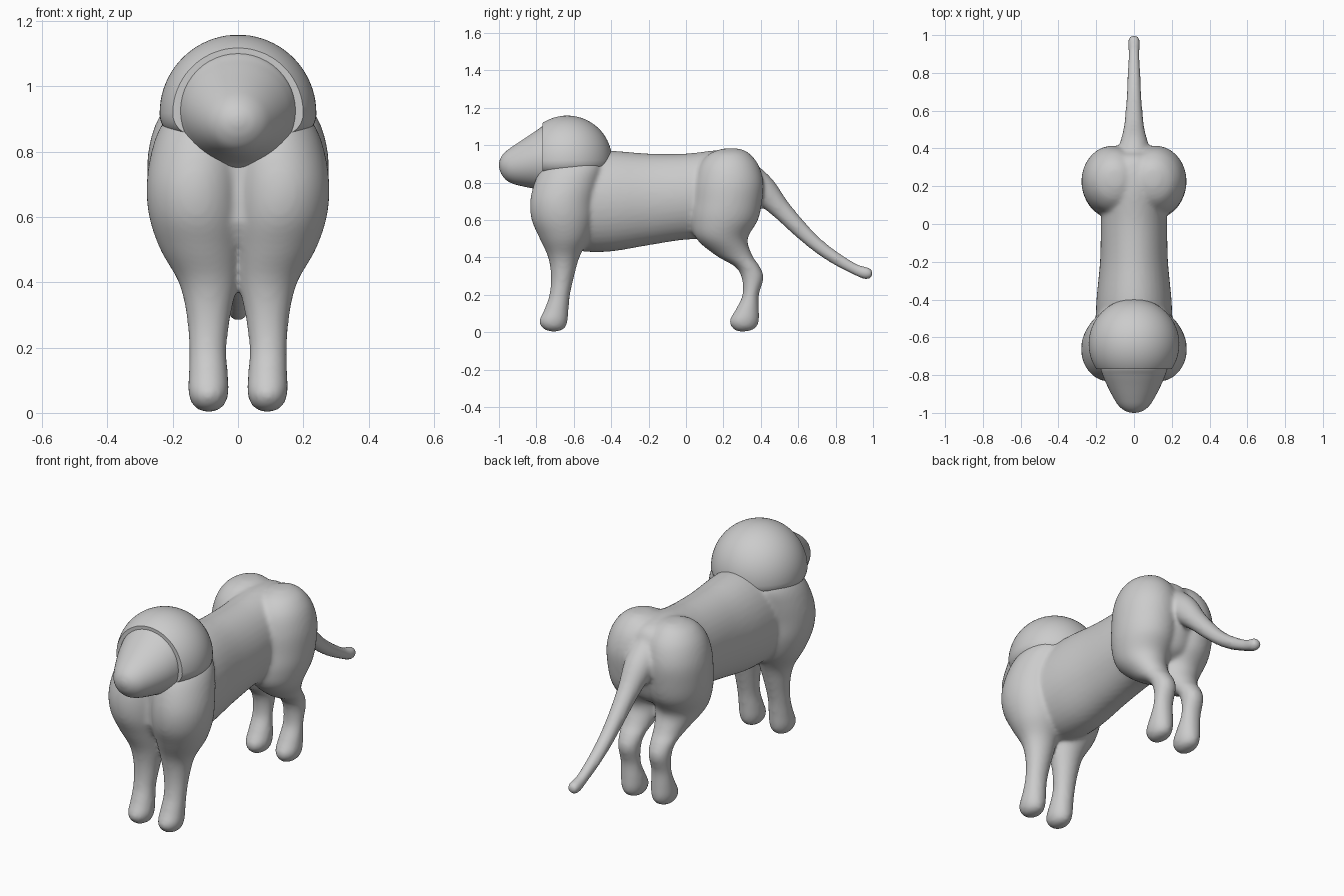
import bpy, bmesh, math
from mathutils import Vector

if "Cube" in bpy.data.objects:
    bpy.data.objects.remove(bpy.data.objects["Cube"])

grey = bpy.data.materials.new("plain grey")
grey.use_nodes = True
GREY = (0.6, 0.6, 0.6, 1)
grey.diffuse_color = GREY
grey.node_tree.nodes["Principled BSDF"].inputs["Base Color"].default_value = GREY


def spline(rows, steps=5):
    """Resample rows of numbers with a Catmull-Rom curve."""
    rows = [Vector(r) for r in rows]
    out = []
    for i in range(len(rows) - 1):
        a, b, c, d = (rows[max(i - 1, 0)], rows[i], rows[i + 1],
                      rows[min(i + 2, len(rows) - 1)])
        for s in range(steps):
            t = s / steps
            out.append(b + (c - a) * t / 2 + (a * 2 - b * 5 + c * 4 - d) * t * t / 2
                       + (b * 3 - a - c * 3 + d) * t ** 3 / 2)
    return out + [rows[-1]]


def skin(bm, rings):
    """Join closed rings of points into a capped tube."""
    loops = [[bm.verts.new(p) for p in ring] for ring in rings]
    n = len(loops[0])
    for lo, hi in zip(loops, loops[1:]):
        for i in range(n):
            bm.faces.new((lo[i], lo[(i + 1) % n], hi[(i + 1) % n], hi[i]))
    bm.faces.new(loops[0][::-1])
    bm.faces.new(loops[-1])


def loft(bm, rows, place, n=40):
    """Each row: station, then low and high limits on two cross axes."""
    rings = []
    for t, a0, a1, b0, b1 in spline(rows):
        ring = []
        for k in range(n):
            w = k * math.tau / n
            ring.append(place(t, (a0 + a1) / 2 + (a1 - a0) / 2 * math.cos(w),
                              (b0 + b1) / 2 + (b1 - b0) / 2 * math.sin(w)))
        rings.append(ring)
    skin(bm, rings)


def finish(name, bm):
    bmesh.ops.recalc_face_normals(bm, faces=bm.faces)
    mesh = bpy.data.meshes.new(name)
    bm.to_mesh(mesh)
    bm.free()
    mesh.materials.append(grey)
    obj = bpy.data.objects.new(name, mesh)
    bpy.context.collection.objects.link(obj)
    for other in bpy.context.selected_objects:
        other.select_set(False)
    obj.select_set(True)
    bpy.context.view_layer.objects.active = obj
    return obj


body = bmesh.new()

# Torso: y, half widths, bottom and top
loft(body, [(-.77, -.08, .08, .58, .8), (-.72, -.16, .16, .5, .9),
            (-.6, -.2, .2, .44, .95), (-.42, -.2, .2, .43, .97),
            (-.2, -.18, .18, .465, .955), (0, -.175, .175, .495, .955),
            (.2, -.17, .17, .5, .975), (.34, -.15, .15, .55, .95),
            (.39, -.07, .07, .64, .87)],
     lambda t, a, b: (a, t, b))

# Limbs: z, back-to-front limits, inner and outer limits
front_leg = [(.003, -.725, -.69, .075, .105), (.02, -.765, -.65, .045, .135),
             (.06, -.785, -.633, .029, .152), (.12, -.758, -.628, .031, .151),
             (.2, -.73, -.62, .035, .15), (.3, -.722, -.598, .022, .158),
             (.4, -.737, -.57, 0, .182), (.5, -.782, -.52, -.015, .238),
             (.6, -.825, -.495, -.02, .272), (.7, -.833, -.488, -.02, .28),
             (.8, -.81, -.465, -.02, .265), (.88, -.77, -.45, -.01, .235),
             (.94, -.7, -.48, .03, .18), (.955, -.62, -.56, .08, .12)]
hind_leg = [(.003, .28, .32, .075, .105), (.02, .25, .37, .045, .135),
            (.06, .232, .39, .029, .152), (.12, .265, .39, .031, .151),
            (.2, .302, .39, .04, .146), (.29, .298, .415, .035, .15),
            (.35, .262, .395, .028, .158), (.41, .16, .355, .01, .18),
            (.5, .055, .33, -.02, .232), (.6, .03, .385, -.04, .266),
            (.7, .036, .407, -.05, .277), (.8, .045, .414, -.05, .275),
            (.89, .07, .39, -.04, .25), (.95, .12, .345, 0, .205),
            (.977, .18, .3, .05, .15), (.983, .22, .26, .085, .115)]
for side in (-1, 1):
    for leg in (front_leg, hind_leg):
        loft(body, leg, lambda t, a, b: (side * b, a, t))

# Tail: y, z and radius, with a small ball at the tip
tail = spline([(.33, .82, .09), (.41, .76, .078), (.5, .665, .056), (.6, .56, .045),
               (.7, .467, .038), (.8, .395, .034), (.9, .338, .03), (.95, .319, .033),
               (.975, .313, .032), (.993, .308, .02), (.999, .307, .006)])
rings = []
for i, (y, z, r) in enumerate(tail):
    before, after = tail[max(i - 1, 0)], tail[min(i + 1, len(tail) - 1)]
    d = Vector((after[0] - before[0], after[1] - before[1])).normalized()
    rings.append([(r * math.cos(w), y - d.y * r * math.sin(w), z + d.x * r * math.sin(w))
                  for w in (k * math.tau / 24 for k in range(24))])
skin(body, rings)

# Fuse and soften the body
body_obj = finish("body", body)
remesh = body_obj.modifiers.new("fuse", 'REMESH')
remesh.mode = 'VOXEL'
remesh.voxel_size = .011
remesh.use_smooth_shade = True
soften = body_obj.modifiers.new("soften", 'SMOOTH')
soften.factor = .5
soften.iterations = 9

# Head: round dome with straight lower sides, cut flat at the face and below
bm = bmesh.new()
bmesh.ops.create_uvsphere(bm, u_segments=64, v_segments=40, radius=.24)
for v in bm.verts:
    if v.co.z < 0:
        flat = Vector((v.co.x, v.co.y, 0))
        if flat.length > .001:
            flat = flat.normalized() * (.24 * (flat.length / .24) ** .3)
        v.co = Vector((flat.x, flat.y, v.co.z * .33))
    v.co += Vector((0, -.635, .918))
for point, normal in (((0, -.768, 0), (0, -1, 0)), ((0, 0, .842), (0, 0, -1))):
    cut = bmesh.ops.bisect_plane(bm, geom=bm.verts[:] + bm.edges[:] + bm.faces[:],
                                 plane_co=point, plane_no=normal, clear_outer=True)
    edges = [e for e in cut["geom_cut"] if isinstance(e, bmesh.types.BMEdge)]
    if edges:
        bmesh.ops.edgeloop_fill(bm, edges=edges)
finish("head", bm)
bpy.ops.object.shade_smooth_by_angle(angle=math.radians(35))

# Muzzle: blunt cone
bm = bmesh.new()
loft(bm, [(-.7, -.16, .16, .77, 1.08), (-.755, -.177, .177, .748, 1.104),
          (-.8, -.166, .166, .764, 1.078), (-.86, -.14, .14, .777, 1.038),
          (-.92, -.109, .109, .792, .998), (-.96, -.083, .083, .812, .969),
          (-.985, -.054, .054, .842, .942), (-.997, -.024, .024, .872, .916),
          (-1, -.004, .004, .89, .898)],
     lambda t, a, b: (a, t, b), 48)
finish("muzzle", bm)
bpy.ops.object.shade_smooth_by_angle(angle=math.radians(50))
